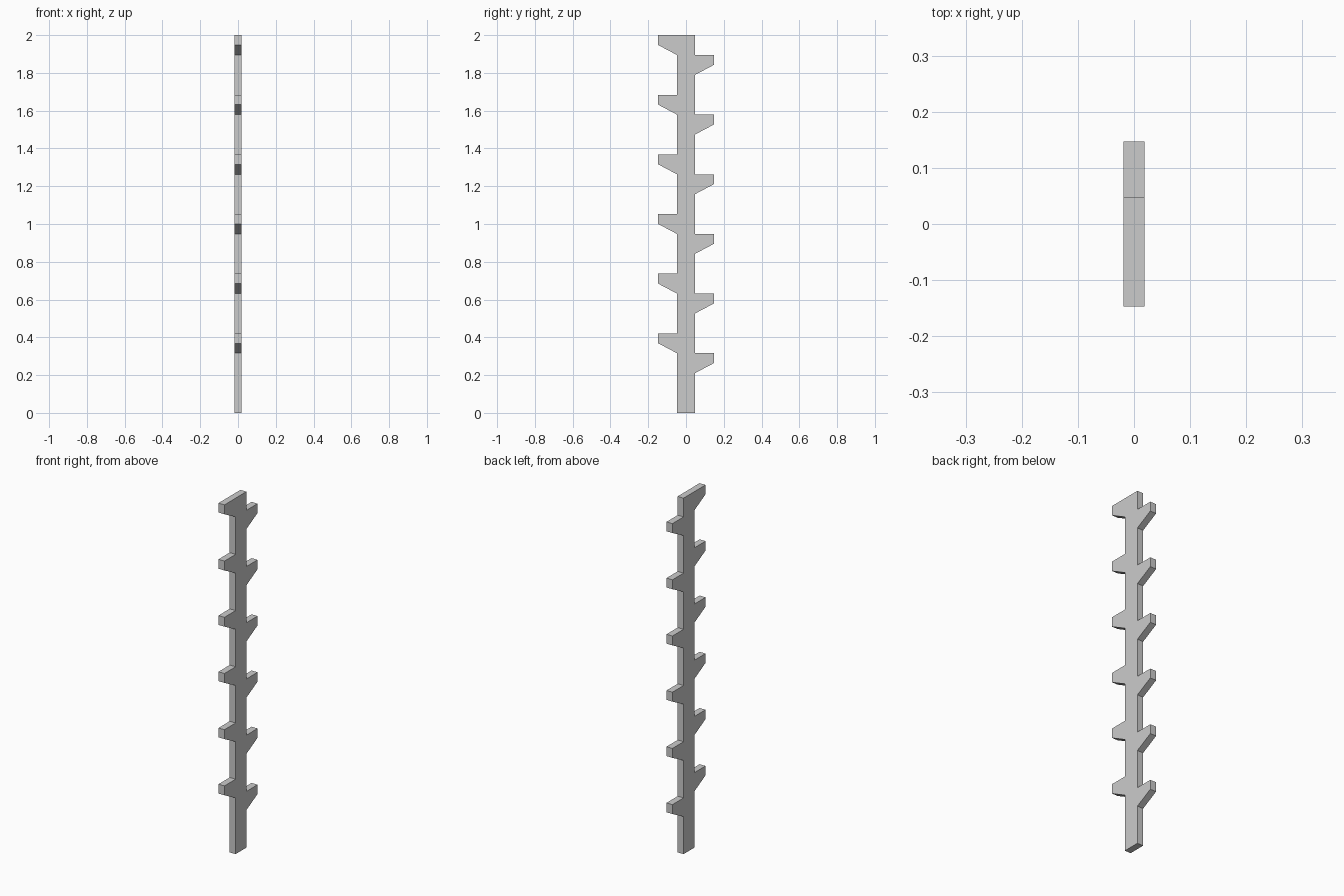
import bpy, bmesh

if "Cube" in bpy.data.objects:
    bpy.data.objects.remove(bpy.data.objects["Cube"])

T = 0.0185          # half thickness in x
POST = 0.048        # half width of the post in y
REACH = 0.147       # tip of an arm in y
U = 2 / 19          # height of an arm at its root
COUNT = 6           # arms on each side


def arm(side, top):
    """Outline of one arm, listed from its top root to its bottom root."""
    return [(side * POST, top), (side * REACH, top),
            (side * REACH, top - U / 2), (side * POST, top - U)]


# One closed outline: down the front arms, across the foot, up the back arms
front = [p for i in range(COUNT) for p in arm(-1, 2 - 3 * U * i)]
back = [p for i in range(COUNT) for p in arm(1, 2 - U - 3 * U * i)]
outline = front[1:] + [(-POST, 0), (POST, 0)] + back[::-1] + [(POST, 2)]

# Extrude the outline to the thickness of the rack upright
bm = bmesh.new()
face = bm.faces.new([bm.verts.new((-T, y, z)) for y, z in outline])
ext = bmesh.ops.extrude_face_region(bm, geom=[face])
verts = [g for g in ext["geom"] if isinstance(g, bmesh.types.BMVert)]
bmesh.ops.translate(bm, verts=verts, vec=(2 * T, 0, 0))
bmesh.ops.recalc_face_normals(bm, faces=bm.faces)

mesh = bpy.data.meshes.new("rack_upright")
bm.to_mesh(mesh)
bm.free()
bpy.context.collection.objects.link(bpy.data.objects.new("rack_upright", mesh))
